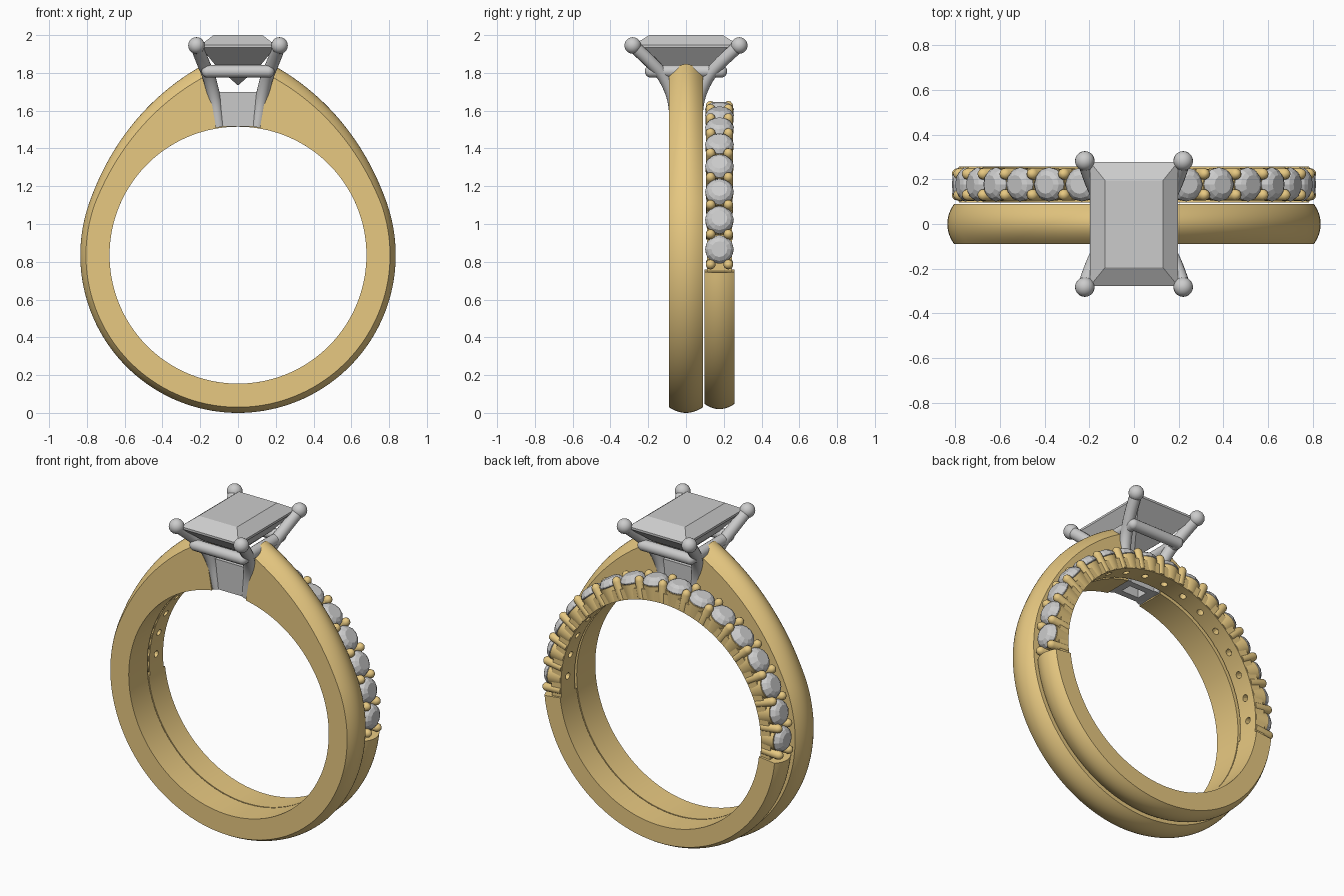
import bpy, bmesh
from math import sin, cos, pi, radians
from mathutils import Matrix, Vector

if "Cube" in bpy.data.objects:
    bpy.data.objects.remove(bpy.data.objects["Cube"])

C = 0.835          # height of the finger-hole centre
BY = 0.177         # y centre of the stone-set band
gold = bpy.data.materials.new("gold")
gold.diffuse_color = (0.80, 0.58, 0.22, 1)
gold.use_nodes = True
gold.node_tree.nodes["Principled BSDF"].inputs["Base Color"].default_value = gold.diffuse_color


def finish(name, bm, mat=None, smooth=True):
    bmesh.ops.recalc_face_normals(bm, faces=bm.faces)
    me = bpy.data.meshes.new(name)
    bm.to_mesh(me)
    bm.free()
    ob = bpy.data.objects.new(name, me)
    bpy.context.collection.objects.link(ob)
    if mat:
        me.materials.append(mat)
    if smooth:
        bpy.ops.object.select_all(action='DESELECT')
        ob.select_set(True)
        bpy.context.view_layer.objects.active = ob
        bpy.ops.object.shade_smooth_by_angle(angle=radians(35))
    return ob


def loft(bm, rings, cap=True):
    vs = [[bm.verts.new(p) for p in r] for r in rings]
    n = len(vs[0])
    for a, b in zip(vs, vs[1:]):
        for i in range(n):
            j = (i + 1) % n
            bm.faces.new((a[i], a[j], b[j], b[i]))
    if cap:
        bm.faces.new(vs[0][::-1])
        bm.faces.new(vs[-1])


def lathe(bm, prof, mat, seg):
    loft(bm, [[mat @ Vector((r * cos(2 * pi * i / seg), r * sin(2 * pi * i / seg), z))
               for i in range(seg)] for r, z in prof])


def sweep(bm, section, a0, a1, n, y0):
    # section(angle from the top in degrees) gives (radius, y) points
    rings = []
    for k in range(n + 1):
        d = a0 + (a1 - a0) * k / n
        t = radians(d)
        rings.append([(r * sin(t), y0 + y, C + r * cos(t)) for r, y in section(d)])
    loft(bm, rings)


def domed(inner, outer, half, drop):
    pts = [(inner, -half)]
    for i in range(13):
        u = -1 + i / 6
        pts.append((outer - drop * u * u, half * u))
    return pts + [(inner, half)]


def radial(deg, y):
    return Matrix.Translation((0, y, C)) @ Matrix.Rotation(radians(deg), 4, 'Y')


def tube(bm, pts, rad, seg=16):
    pts = [Vector(p) for p in pts]
    rings = []
    for i, p in enumerate(pts):
        d = (pts[min(i + 1, len(pts) - 1)] - pts[max(i - 1, 0)]).normalized()
        u = d.cross(Vector((0.3, -0.9, 0.1))).normalized()
        v = d.cross(u)
        rings.append([p + rad * (u * cos(2 * pi * k / seg) + v * sin(2 * pi * k / seg))
                      for k in range(seg)])
    loft(bm, rings)


def ball(bm, p, rad, seg=20):
    bmesh.ops.create_uvsphere(bm, u_segments=seg, v_segments=seg // 2, radius=rad,
                              matrix=Matrix.Translation(p))


def spline(pts, n=6):
    # Catmull-Rom smoothing of a short path
    p = [Vector(q) for q in pts]
    p = [2 * p[0] - p[1]] + p + [2 * p[-1] - p[-2]]
    out = []
    for i in range(1, len(p) - 2):
        a, b, c, d = p[i - 1:i + 3]
        for k in range(n):
            t = k / n
            out.append(0.5 * (2 * b + (c - a) * t + (2 * a - 5 * b + 4 * c - d) * t * t
                              + (3 * b - a - 3 * c + d) * t ** 3))
    return out + [p[-2]]


# Main band, rising to shoulders beside the head
def main_section(d):
    phi = min(d, 360 - d)
    s = max(0, 70 - phi) / 59.2
    return domed(0.68, 0.835 + 0.186 * s ** 1.9, 0.09, 0.03 + 0.03 * min(s, 1))


bm = bmesh.new()
sweep(bm, main_section, 9.8, 350.2, 140, 0)
finish("main_band", bm, gold)

# Head base: hollow rectangular collet
bm = bmesh.new()


def rect(x, y, z):
    return [(-x, -y, z), (x, -y, z), (x, y, z), (-x, y, z)]


collet = [rect(0.12, 0.075, 1.515), rect(0.125, 0.08, 1.70),
          rect(0.06, 0.04, 1.70), rect(0.06, 0.035, 1.515)]
loft(bm, collet + collet[:1], cap=False)
bmesh.ops.remove_doubles(bm, verts=bm.verts, dist=1e-5)
finish("head_base", bm)

# Four flared prongs with ball tips
bm = bmesh.new()
for sx in (-1, 1):
    for sy in (-1, 1):
        path = [(0.103, 0.05, 1.515), (0.125, 0.066, 1.66), (0.153, 0.115, 1.775),
                (0.187, 0.19, 1.86), (0.22, 0.282, 1.945)]
        tube(bm, spline([(x * sx, y * sy, z) for x, y, z in path]), 0.034)
        ball(bm, (0.22 * sx, 0.282 * sy, 1.945), 0.044)
finish("prongs", bm)

# Gallery rails joining the prongs
bm = bmesh.new()
for s in (-1, 1):
    tube(bm, [(-0.16, 0.185 * s, 1.808), (0.16, 0.185 * s, 1.808)], 0.033)
    tube(bm, [(0.16 * s, -0.185, 1.808), (0.16 * s, 0.185, 1.808)], 0.033)
    for t in (-1, 1):
        ball(bm, (0.16 * s, 0.185 * t, 1.808), 0.033)
finish("gallery_rails", bm)

# Rectangular centre stone
bm = bmesh.new()
loft(bm, [rect(0.002, 0.002, 1.735), rect(0.115, 0.16, 1.835), rect(0.197, 0.278, 1.935),
          rect(0.197, 0.278, 1.948), rect(0.13, 0.195, 2.0)])
finish("centre_stone", bm, smooth=False)

# Second band: plain lower shank
bm = bmesh.new()
sweep(bm, lambda d: domed(0.68, 0.815, 0.08, 0.028), 96.5, 263.5, 80, BY)
finish("second_band_shank", bm, gold)

# Second band: upper rail, drilled behind every stone
STEP = 11.7
stone_angles = [(k + 0.5) * STEP for k in range(-8, 8)]
bm = bmesh.new()
sweep(bm, lambda d: [(0.68, -0.066), (0.745, -0.066), (0.745, 0.066), (0.68, 0.066)],
      -97.5, 97.5, 96, BY)
rail = finish("second_band_rail", bm, gold)
bm = bmesh.new()
for a in stone_angles:
    lathe(bm, [(0.02, 0.64), (0.02, 0.72)], radial(a, BY), 12)
drill = finish("drill_cutter", bm, smooth=False)
drill.hide_render = True
drill.hide_viewport = True
mod = rail.modifiers.new("holes", 'BOOLEAN')
mod.operation = 'DIFFERENCE'
mod.solver = 'EXACT'
mod.object = drill

# Stone cups (ring walls) and small round stones
cups, gems = bmesh.new(), bmesh.new()
for a in stone_angles:
    m = radial(a, BY)
    cup = [(0.07, 0.684), (0.075, 0.768), (0.068, 0.768), (0.025, 0.725), (0.025, 0.684)]
    loft(cups, [[m @ Vector((r * cos(pi * i / 12), r * sin(pi * i / 12), z))
                 for i in range(24)] for r, z in cup + cup[:1]], cap=False)
    lathe(gems, [(0.002, 0.718), (0.076, 0.773), (0.076, 0.78), (0.062, 0.8), (0.042, 0.812)],
          m, 12)
bmesh.ops.remove_doubles(cups, verts=cups.verts, dist=1e-5)
finish("stone_cups", cups, gold)
finish("small_stones", gems, smooth=False)

# Paired bead prongs between the stones
bm = bmesh.new()
for k in range(-8, 9):
    for dy in (-0.047, 0.047):
        m = radial(k * STEP, BY + dy)
        lathe(bm, [(0.026, 0.685), (0.026, 0.79), (0.0225, 0.803), (0.013, 0.8125),
                   (0.003, 0.816)], m, 14)
finish("bead_prongs", bm, gold)
